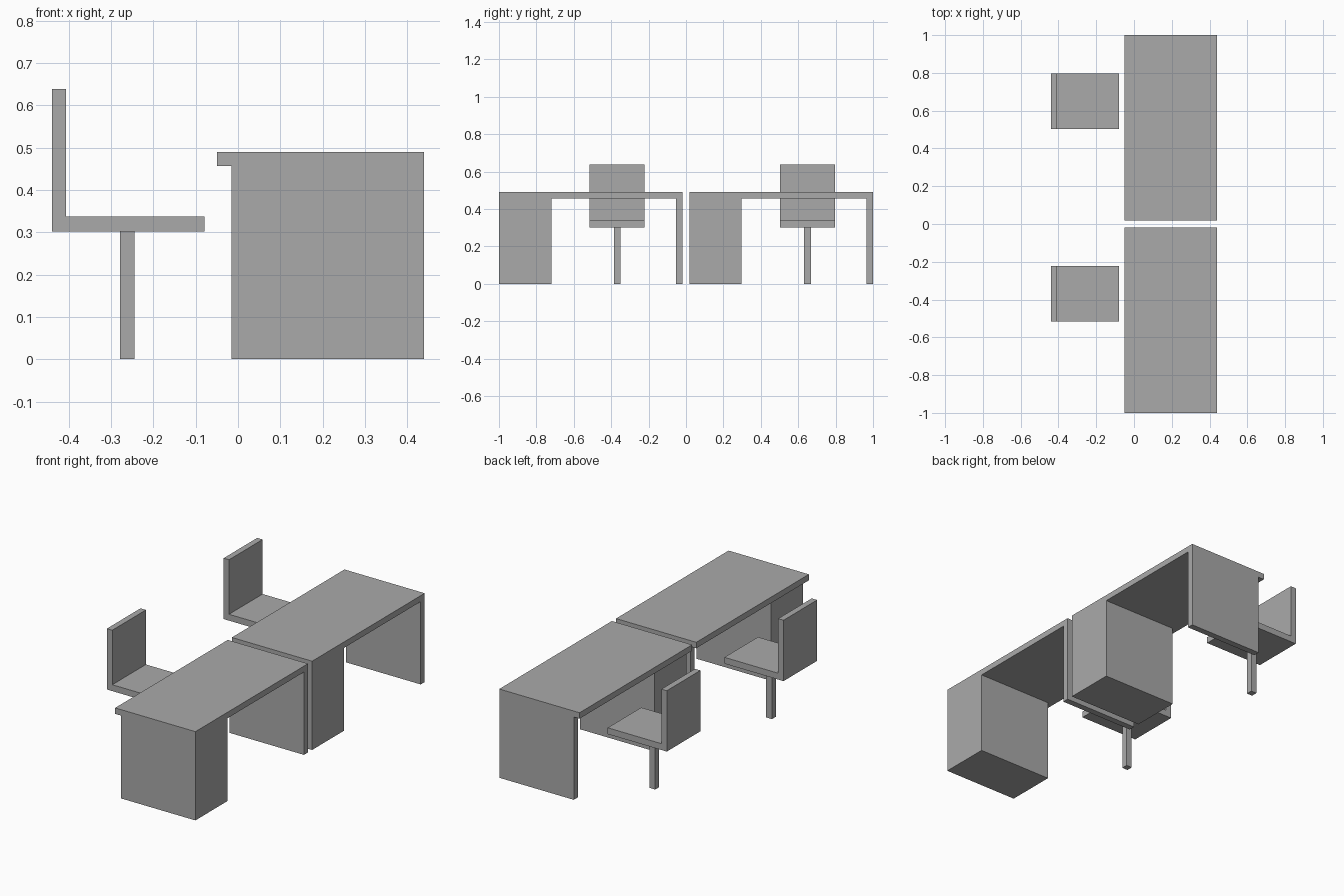
import bpy
import bmesh

cube = bpy.data.objects.get("Cube")
if cube:
    bpy.data.objects.remove(cube, do_unlink=True)

# Single flat grey
grey = bpy.data.materials.new("plain_grey")
grey.use_nodes = True
colour = (0.4, 0.4, 0.4, 1)
grey.diffuse_color = colour
grey.node_tree.nodes["Principled BSDF"].inputs["Base Color"].default_value = colour


def extrude_profile(name, points, y0, y1):
    """Extrude an (x, z) outline from y0 to y1."""
    bm = bmesh.new()
    face = bm.faces.new([bm.verts.new((x, y0, z)) for x, z in points])
    result = bmesh.ops.extrude_face_region(bm, geom=[face])
    verts = [v for v in result["geom"] if isinstance(v, bmesh.types.BMVert)]
    bmesh.ops.translate(bm, verts=verts, vec=(0, y1 - y0, 0))
    bmesh.ops.recalc_face_normals(bm, faces=bm.faces)
    mesh = bpy.data.meshes.new(name)
    bm.to_mesh(mesh)
    bm.free()
    mesh.materials.append(grey)
    obj = bpy.data.objects.new(name, mesh)
    bpy.context.collection.objects.link(obj)
    return obj


def box(name, x0, x1, y0, y1, z0, z1):
    return extrude_profile(name, [(x0, z0), (x1, z0), (x1, z1), (x0, z1)], y0, y1)


BACK, EDGE, INSET = 0.44, -0.05, -0.015   # desk depth and knee-side overhang
TOP, UNDER = 0.49, 0.457                  # desktop slab
SEAT, SEAT_UNDER = 0.337, 0.302           # chair seat slab


def workstation(prefix, y):
    # Desk: slab, solid pedestal at one end, thin panel at the other
    length = 0.982
    box(prefix + "_desktop", EDGE, BACK, y, y + length, UNDER, TOP)
    box(prefix + "_desk_pedestal", INSET, BACK, y, y + 0.28, 0, UNDER)
    box(prefix + "_desk_end_panel", INSET, BACK, y + length - 0.035, y + length, 0, UNDER)

    # Chair: L-shaped seat and backrest on a square post
    shell = [(-0.44, SEAT_UNDER), (-0.079, SEAT_UNDER), (-0.079, SEAT),
             (-0.407, SEAT), (-0.407, 0.638), (-0.44, 0.638)]
    extrude_profile(prefix + "_chair_shell", shell, y + 0.485, y + 0.778)
    box(prefix + "_chair_post", -0.279, -0.244, y + 0.614, y + 0.649, 0, SEAT_UNDER)


for prefix, start in (("front", -1.0), ("rear", 0.018)):
    workstation(prefix, start)
